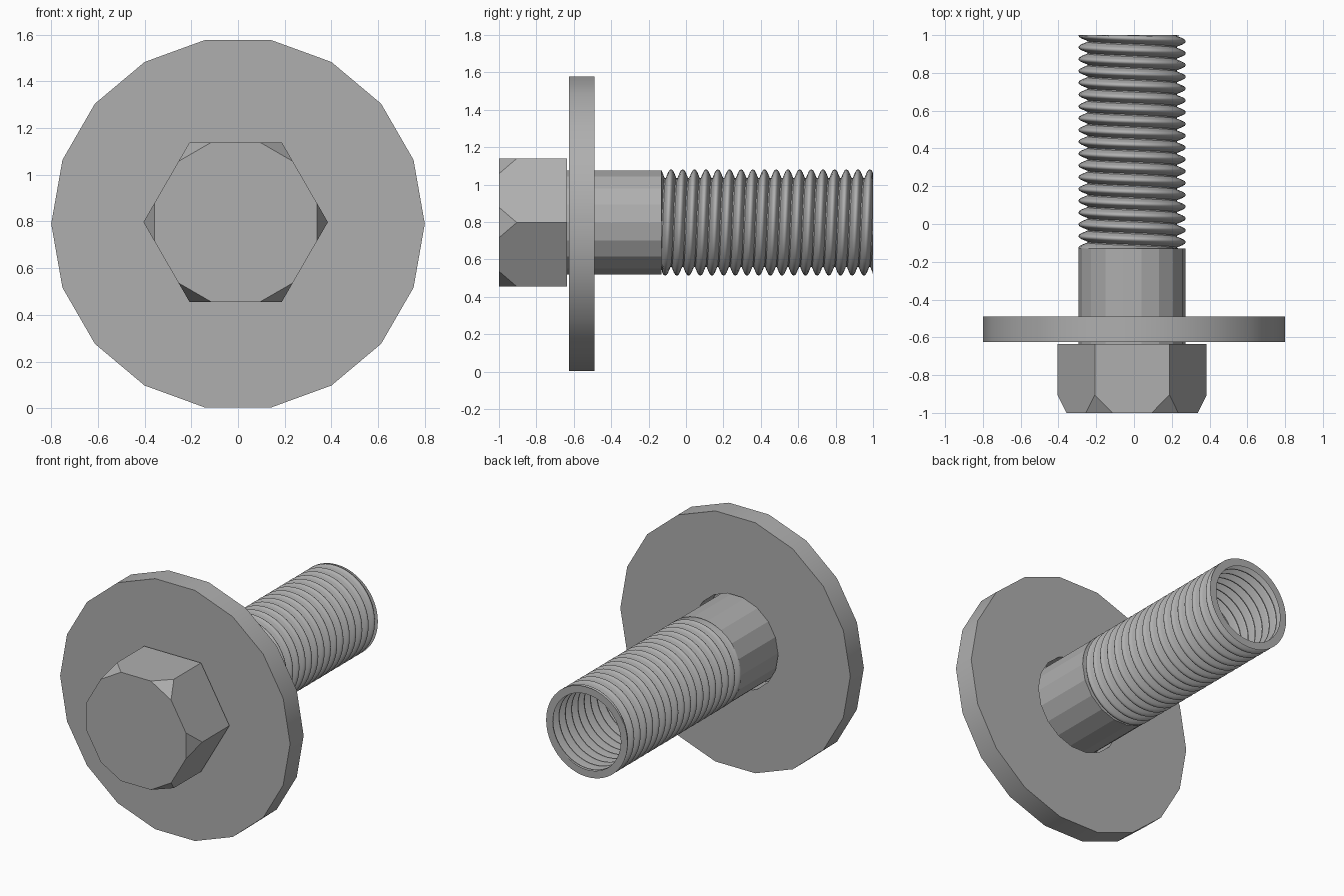
import bpy, bmesh
from math import sin, cos, pi, radians

if "Cube" in bpy.data.objects:
    bpy.data.objects.remove(bpy.data.objects["Cube"])

AX, AZ = -0.01, 0.797      # bolt axis

steel = bpy.data.materials.new("dark_steel")
steel.diffuse_color = (0.43, 0.43, 0.43, 1)
steel.use_nodes = True
steel.node_tree.nodes["Principled BSDF"].inputs["Base Color"].default_value = steel.diffuse_color


def finish(name, verts, faces, smooth=None):
    me = bpy.data.meshes.new(name)
    me.from_pydata(verts, [], faces)
    me.materials.append(steel)
    bm = bmesh.new()
    bm.from_mesh(me)
    bmesh.ops.remove_doubles(bm, verts=bm.verts, dist=1e-5)
    bmesh.ops.dissolve_degenerate(bm, dist=1e-5, edges=bm.edges)
    bmesh.ops.delete(bm, geom=[v for v in bm.verts if not v.link_faces], context='VERTS')
    bmesh.ops.recalc_face_normals(bm, faces=bm.faces)
    bm.to_mesh(me)
    bm.free()
    ob = bpy.data.objects.new(name, me)
    bpy.context.collection.objects.link(ob)
    if smooth:
        bpy.ops.object.select_all(action='DESELECT')
        ob.select_set(True)
        bpy.context.view_layer.objects.active = ob
        bpy.ops.object.shade_smooth_by_angle(angle=radians(smooth))
    return ob


def lathe(name, cx, cz, profile, n, closed, smooth=None):
    """Turn (radius, y) points around an axis along y."""
    verts = [(cx + r * cos(2 * pi * i / n), y, cz + r * sin(2 * pi * i / n))
             for i in range(n) for r, y in profile]
    m = len(profile)
    faces = [(i * m + j, i * m + (j + 1) % m,
              (i + 1) % n * m + (j + 1) % m, (i + 1) % n * m + j)
             for i in range(n) for j in range(m if closed else m - 1)]
    return finish(name, verts, faces, smooth)


# washer ring and plain shank, both 18-sided
lathe("washer", 0, 0.79, [(0.8, -0.625), (0.8, -0.49), (0.298, -0.49), (0.298, -0.625)],
      18, True, 30)
lathe("shank", AX, AZ, [(0.283, -0.64), (0.283, -0.13), (0.237, -0.13)], 18, False)

# hexagonal head with each front corner cut off by a triangle
R, CUT = 0.395, 0.348
half = (R - CUT) * 3 ** 0.5
verts = []
for i in range(6):
    a = radians(60 * i)
    c, s = cos(a), sin(a)
    verts += [(AX + R * c, -0.635, AZ + R * s),
              (AX + R * c, -0.905, AZ + R * s),
              (AX + CUT * c + half * s, -1, AZ + CUT * s - half * c),
              (AX + CUT * c - half * s, -1, AZ + CUT * s + half * c)]
faces = [[4 * i for i in range(6)],
         [4 * i + k for i in range(6) for k in (2, 3)]]
for i in range(6):
    p, q = 4 * i, 4 * ((i + 1) % 6)
    faces += [(p + 1, p + 2, p + 3), (p, p + 1, p + 3, q + 2, q + 1, q)]
finish("hex_head", verts, faces)

# open helical thread with rounded crests, flattened at the two end planes
SEG, PITCH, Y0, Y1 = 48, 0.0625, -0.13, 1.0
tooth = [(0.237, 0.0), (0.237, 0.1), (0.268, 0.3), (0.279, 0.4), (0.283, 0.5),
         (0.283, 0.6), (0.279, 0.7), (0.268, 0.8), (0.237, 1.0)]
turns = int((Y1 - Y0) / PITCH) + 3
m = len(tooth)
verts, faces = [], []
for i in range(turns * SEG + 1):
    a = 2 * pi * i / SEG
    for r, t in tooth:
        y = Y0 + (i / SEG - 1 + t) * PITCH
        verts.append((AX + r * cos(a), min(max(y, Y0), Y1), AZ + r * sin(a)))
for i in range(turns * SEG):
    for j in range(m - 1):
        f = (i * m + j, i * m + j + 1, (i + 1) * m + j + 1, (i + 1) * m + j)
        ys = [verts[k][1] for k in f]
        raw = (i / SEG - 1 + tooth[j][1]) * PITCH + Y0
        # drop faces past the ends, except the last ring
        if min(ys) == max(ys) and (raw < Y0 - PITCH or raw > Y1 + PITCH * 0.9):
            continue
        faces.append(f)
finish("thread", verts, faces, 35)
